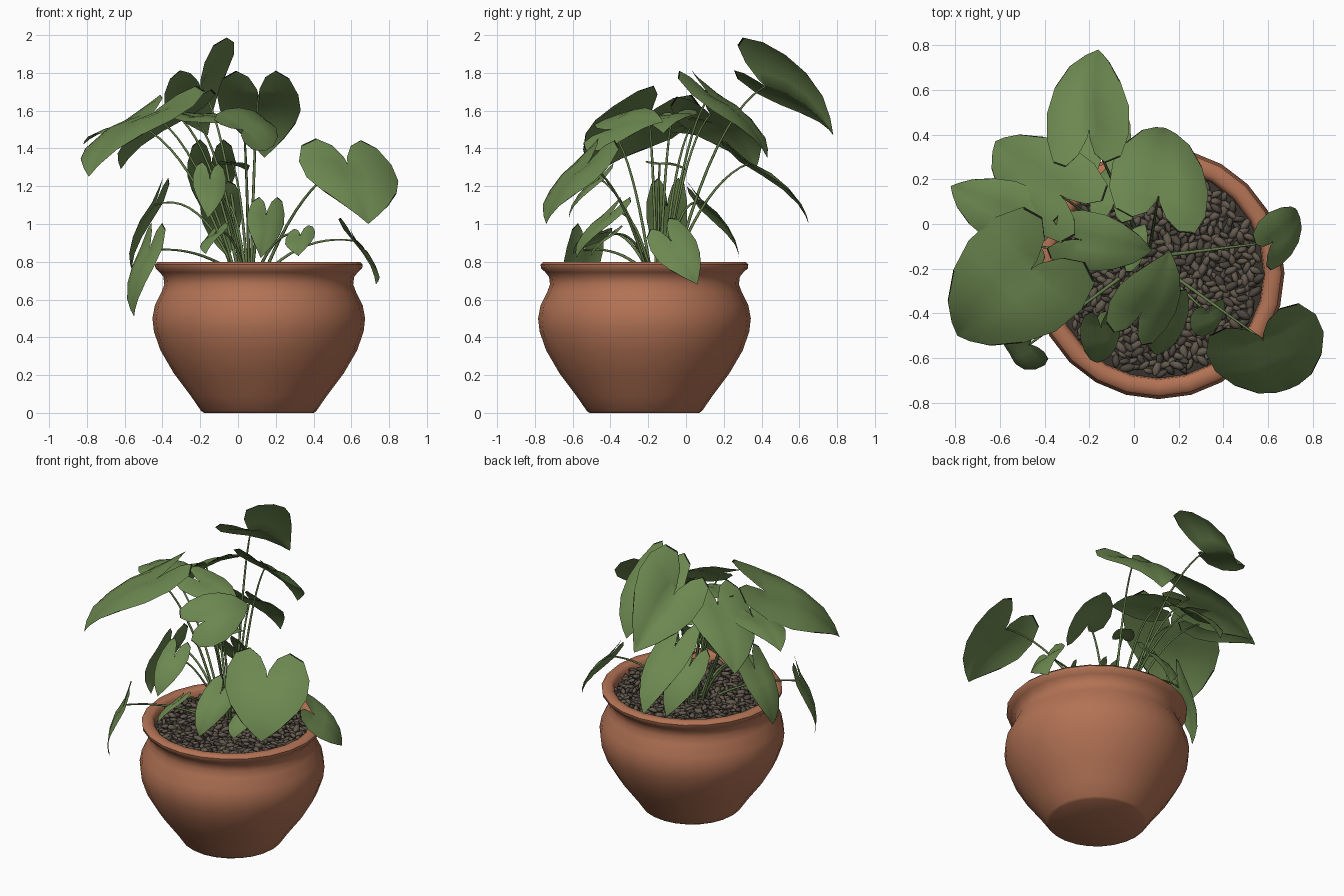
import bpy, bmesh, math, random
from mathutils import Vector, Matrix, Euler

random.seed(4)
cube = bpy.data.objects.get("Cube")
if cube:
    bpy.data.objects.remove(cube)


def material(name, colour):
    mat = bpy.data.materials.new(name)
    mat.use_nodes = True
    mat.diffuse_color = (*colour, 1)
    mat.node_tree.nodes["Principled BSDF"].inputs["Base Color"].default_value = (*colour, 1)
    return mat


terracotta = material("terracotta", (0.45, 0.17, 0.09))
leaf_green = material("leaf green", (0.15, 0.245, 0.08))
leaf_edge = material("dark leaf edge", (0.012, 0.016, 0.008))
stem_green = material("stem green", (0.13, 0.21, 0.07))
soil_brown = material("dark soil", (0.04, 0.034, 0.028))
pebble_brown = material("pebble brown", (0.125, 0.102, 0.076))
pebble_dark = material("dark pebble", (0.075, 0.062, 0.048))

centre = Vector((0.11, -0.22, 0))


def finish(bm, name, mats, angle):
    mesh = bpy.data.meshes.new(name)
    bm.to_mesh(mesh)
    bm.free()
    obj = bpy.data.objects.new(name, mesh)
    bpy.context.collection.objects.link(obj)
    for mat in mats:
        mesh.materials.append(mat)
    bpy.ops.object.select_all(action='DESELECT')
    obj.select_set(True)
    bpy.context.view_layer.objects.active = obj
    bpy.ops.object.shade_smooth_by_angle(angle=math.radians(angle))


def lathe(name, profile, mat, segments=24):
    bm = bmesh.new()
    verts = [bm.verts.new((r, 0, z)) for r, z in profile]
    edges = [bm.edges.new(pair) for pair in zip(verts, verts[1:])]
    bmesh.ops.spin(bm, geom=verts + edges, axis=(0, 0, 1), cent=(0, 0, 0),
                   steps=segments, angle=math.tau, use_duplicate=False)
    bmesh.ops.remove_doubles(bm, verts=bm.verts, dist=0.0005)
    bmesh.ops.recalc_face_normals(bm, faces=bm.faces)
    bmesh.ops.translate(bm, verts=bm.verts, vec=centre)
    finish(bm, name, [mat], 50)


# Pot with a rolled rim and open inside
lathe("pot", [(0, 0), (0.29, 0), (0.305, 0.01), (0.36, 0.09), (0.45, 0.21), (0.52, 0.33),
              (0.555, 0.43), (0.563, 0.5), (0.55, 0.57), (0.515, 0.64), (0.5, 0.68),
              (0.505, 0.72), (0.525, 0.745), (0.547, 0.765), (0.55, 0.785), (0.535, 0.8),
              (0.495, 0.8), (0.475, 0.785), (0.47, 0.74), (0.47, 0.6), (0, 0.6)], terracotta)

# Soil bed, then pebbles of two tones scattered over it
lathe("soil", [(0.472, 0.7), (0.472, 0.735), (0.3, 0.745), (0, 0.75)], soil_brown)
bm = bmesh.new()
COUNT = 560
for i in range(COUNT):
    r = 0.45 * math.sqrt((i + 0.5) / COUNT)
    a = i * math.pi * (3 - math.sqrt(5))
    spot = centre + Vector((r * math.cos(a), r * math.sin(a), 0.755 + random.uniform(-0.01, 0.018)))
    turn = Euler((random.uniform(-0.5, 0.5), random.uniform(-0.5, 0.5), random.uniform(0, 6)))
    size = random.uniform(0.75, 1.25)
    scale = Matrix.Diagonal((0.034 * size, 0.018 * size, 0.014 * size, 1))
    pebble = bmesh.ops.create_icosphere(
        bm, subdivisions=1, radius=1,
        matrix=Matrix.Translation(spot) @ turn.to_matrix().to_4x4() @ scale)
    tone = 1 if random.random() < 0.35 else 0
    for face in {f for v in pebble["verts"] for f in v.link_faces}:
        face.material_index = tone
finish(bm, "pebbles", [pebble_brown, pebble_dark], 60)

# Half outline of a heart leaf: along the midrib, across the blade
OUTLINE = [(-0.1, 0.03), (-0.3, 0.2), (-0.42, 0.48), (-0.33, 0.8), (-0.05, 0.98), (0.25, 0.97),
           (0.52, 0.78), (0.76, 0.48), (0.91, 0.2), (1, 0)]
ACROSS = [0, 0.25, 0.5, 0.75, 0.96, 1]


def leaf(name, base, tip, half, other=None, arch=0.12):
    """Heart-shaped blade from stalk joint to tip; half and other span midrib to each edge."""
    base, tip, half = Vector(base), Vector(tip), Vector(half)
    other = Vector(other) if other else -half
    along = tip - base
    normal = (half - other).cross(along).normalized()
    if normal.z < 0:
        normal.negate()
    bm = bmesh.new()

    def point(u, w, reach):
        bend = arch * along.length * (1 - (2 * u - 1) ** 2 if u > 0 else 0.3 * u)
        droop = reach.length * (0.16 * w - 0.3 * w * w)
        ripple = 0.05 * reach.length * math.sin(7 * u + 2 * w) * w
        return base + along * u + reach * w + normal * (bend + droop + ripple)

    for reach in (half, other):
        rows = []
        for u, w in OUTLINE:
            mid = max(u, 0)
            rows.append([bm.verts.new(point(mid + (u - mid) * t, w * t, reach)) for t in ACROSS])
        for i, (a, b) in enumerate(zip(rows, rows[1:])):
            for j in range(len(ACROSS) - 1):
                face = bm.faces.new((a[j], a[j + 1], b[j + 1], b[j]))
                # dark rim only round the lobes and near the tip
                if j == len(ACROSS) - 2 and i not in (3, 4, 5):
                    face.material_index = 1
    bmesh.ops.remove_doubles(bm, verts=bm.verts, dist=0.0008)
    bmesh.ops.recalc_face_normals(bm, faces=bm.faces)
    if sum(f.normal.dot(normal) * f.calc_area() for f in bm.faces) < 0:
        bmesh.ops.reverse_faces(bm, faces=bm.faces)
    finish(bm, name, [leaf_green, leaf_edge], 60)
    stem(name.replace("leaf", "stem"), base)


def stem(name, end):
    """Thin stalk arching from the clump in the soil out to a leaf joint."""
    out = Vector((end.x, end.y, 0)) - centre
    start = centre + Vector((-0.04, 0.06, 0.74)) + out * 0.15
    bow = start.lerp(end, 0.45)
    bow.z = 0.74 + (end.z - 0.74) * (0.85 if end.z > 1.2 else 1.25)
    curve = bpy.data.curves.new(name, 'CURVE')
    curve.dimensions = '3D'
    curve.bevel_depth = 0.008
    curve.bevel_resolution = 1
    curve.use_fill_caps = True
    spline = curve.splines.new('POLY')
    steps = 10
    spline.points.add(steps)
    for i, p in enumerate(spline.points):
        t = i / steps
        spot = start * (1 - t) ** 2 + bow * 2 * t * (1 - t) + end * t * t
        p.co = (*spot, 1)
        p.radius = 1.1 - 0.5 * t
    curve.materials.append(stem_green)
    bpy.context.collection.objects.link(bpy.data.objects.new(name, curve))


# Large upper leaves; the top one is folded steeply up on one side
leaf("top_leaf", (-0.2, 0.42, 1.73), (-0.16, 0.78, 1.47), (0.17, 0.02, 0.24), (-0.2, -0.02, -0.04))
leaf("upper_back_leaf", (0.11, 0.13, 1.68), (0.14, 0.43, 1.35), (0.22, -0.07, 0))
leaf("back_right_leaf", (-0.33, 0.13, 1.58), (-0.62, 0.37, 1.29), (0.13, 0.16, 0.04))
leaf("far_right_leaf", (-0.52, 0.03, 1.52), (-0.82, 0.17, 1.42), (0.07, 0.13, 0.02))
leaf("front_right_leaf", (-0.46, -0.2, 1.58), (-0.79, -0.5, 1.25), (0.2, -0.21, 0.05))
leaf("upper_middle_leaf", (-0.24, -0.07, 1.57), (0.08, -0.12, 1.48), (0.03, 0.13, 0.02))
leaf("upper_front_leaf", (0.03, -0.4, 1.5), (0.16, -0.12, 1.54), (0.13, -0.06, -0.1))

# Drooping outer leaves
leaf("front_left_leaf", (0.58, -0.52, 1.32), (0.69, -0.74, 1.0), (0.25, 0.09, -0.01))
leaf("back_hanging_leaf", (-0.14, 0.33, 1.32), (-0.14, 0.65, 1.0), (0.13, 0.02, 0))
leaf("left_small_leaf", (0.62, -0.08, 0.91), (0.73, 0.06, 0.68), (-0.05, 0.1, 0.06))
leaf("right_low_leaf", (-0.47, -0.54, 0.86), (-0.55, -0.57, 0.51), (0.06, -0.1, 0))
leaf("right_side_leaf", (-0.44, -0.1, 1.1), (-0.56, -0.12, 0.75), (0.03, 0.11, 0))

# Small inner leaves
leaf("front_upper_small_leaf", (-0.15, -0.46, 1.24), (-0.16, -0.62, 1.03), (0.09, 0.01, -0.01))
leaf("front_low_leaf", (0.15, -0.4, 1.05), (0.12, -0.58, 0.82), (0.1, 0.05, 0))
leaf("front_left_small_leaf", (0.33, -0.4, 0.94), (0.32, -0.5, 0.83), (0.08, 0.03, 0.02))
leaf("front_right_small_leaf", (-0.12, -0.46, 0.95), (-0.17, -0.6, 0.84), (0.06, -0.02, 0.03))
leaf("back_low_leaf", (-0.09, 0.09, 1.1), (-0.05, 0.28, 0.82), (0.11, 0, 0.03))
leaf("middle_small_leaf", (-0.03, -0.14, 1.32), (0.05, 0, 1.28), (0.06, -0.03, 0))
